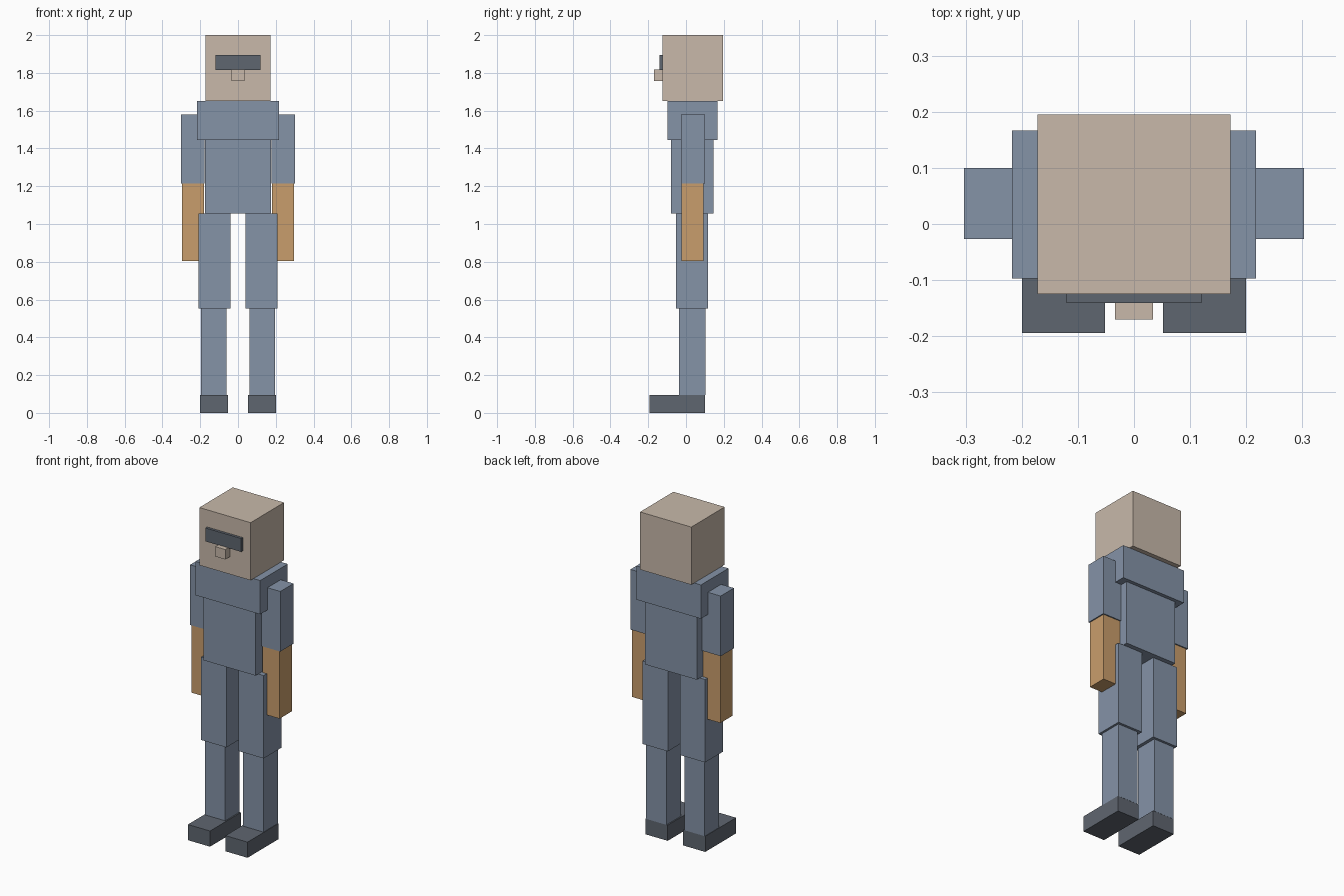
import bpy

if "Cube" in bpy.data.objects:
    bpy.data.objects.remove(bpy.data.objects["Cube"])


def linear(c):
    c /= 255
    return c / 12.92 if c <= 0.04045 else ((c + 0.055) / 1.055) ** 2.4


def material(name, r, g, b):
    m = bpy.data.materials.new(name)
    m.diffuse_color = (linear(r), linear(g), linear(b), 1)
    m.use_nodes = True
    m.node_tree.nodes["Principled BSDF"].inputs["Base Color"].default_value = m.diffuse_color
    return m


beige = material("beige", 200, 185, 170)
blue = material("slate_blue", 133, 147, 167)
tan = material("tan", 201, 158, 108)
dark = material("dark_grey", 95, 102, 112)


def box(name, mat, xs, ys, zs):
    """Axis-aligned box from its min/max range on each axis."""
    ranges = (xs, ys, zs)
    bpy.ops.mesh.primitive_cube_add(size=1, location=[(a + b) / 2 for a, b in ranges])
    ob = bpy.context.object
    ob.name = name
    ob.scale = [b - a for a, b in ranges]
    bpy.ops.object.transform_apply(location=False, rotation=False, scale=True)
    ob.data.materials.append(mat)


# Head and face
box("head", beige, (-0.172, 0.172), (-0.125, 0.195), (1.65, 2.0))
box("visor", dark, (-0.12, 0.12), (-0.141, -0.12), (1.815, 1.896))
box("nose", beige, (-0.034, 0.034), (-0.17, -0.12), (1.757, 1.817))

# Trunk
box("chest", blue, (-0.217, 0.217), (-0.097, 0.167), (1.445, 1.65))
box("torso", blue, (-0.174, 0.174), (-0.08, 0.145), (1.055, 1.445))

# Limbs: inner and outer x are mirrored to both sides
limbs = [
    ("upper_arm", blue, (0.178, 0.303), (-0.027, 0.1), (1.215, 1.58)),
    ("forearm", tan, (0.18, 0.296), (-0.024, 0.093), (0.805, 1.215)),
    ("thigh", blue, (0.04, 0.21), (-0.054, 0.117), (0.552, 1.055)),
    ("shin", blue, (0.06, 0.197), (-0.037, 0.102), (0.095, 0.552)),
    ("foot", dark, (0.052, 0.2), (-0.194, 0.101), (0.0, 0.095)),
]
for name, mat, (x0, x1), ys, zs in limbs:
    box(name + "_left", mat, (x0, x1), ys, zs)
    box(name + "_right", mat, (-x1, -x0), ys, zs)
